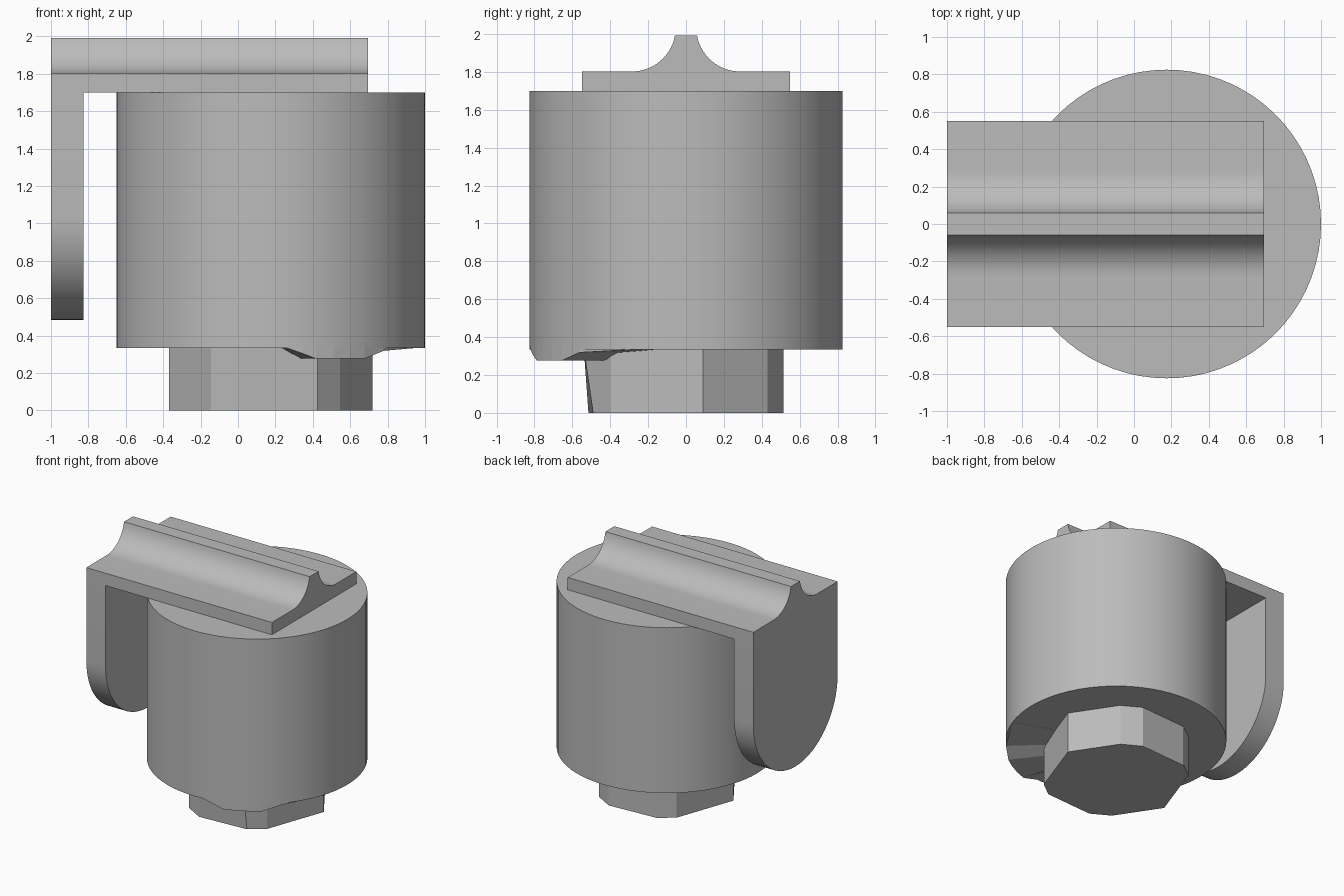
import bpy, bmesh
from math import sin, cos, pi, radians
from mathutils import Vector

if "Cube" in bpy.data.objects:
    bpy.data.objects.remove(bpy.data.objects["Cube"], do_unlink=True)

GREY = (0.5, 0.5, 0.5, 1)
mat = bpy.data.materials.new("plain_grey")
mat.use_nodes = True
mat.diffuse_color = GREY
mat.node_tree.nodes["Principled BSDF"].inputs["Base Color"].default_value = GREY

AXIS_X, RADIUS = 0.175, 0.825
BODY_LOW, BODY_TOP = 0.335, 1.70


def loft(name, rings, smooth=True):
    """Join matching rings of points into a capped solid."""
    bm = bmesh.new()
    loops = [[bm.verts.new(p) for p in ring] for ring in rings]
    n = len(loops[0])
    for a, b in zip(loops, loops[1:]):
        for i in range(n):
            j = (i + 1) % n
            bm.faces.new((a[i], a[j], b[j], b[i]))
    bm.faces.new(loops[0])
    bm.faces.new(loops[-1])
    bmesh.ops.recalc_face_normals(bm, faces=bm.faces)
    mesh = bpy.data.meshes.new(name)
    bm.to_mesh(mesh)
    bm.free()
    mesh.materials.append(mat)
    obj = bpy.data.objects.new(name, mesh)
    bpy.context.collection.objects.link(obj)
    if smooth:
        bpy.ops.object.select_all(action='DESELECT')
        obj.select_set(True)
        bpy.context.view_layer.objects.active = obj
        bpy.ops.object.shade_smooth_by_angle(angle=radians(30))
    return obj


def extrude_x(name, profile, x0, x1):
    return loft(name, [[(x, y, z) for y, z in profile] for x in (x0, x1)])


def polar(angle, r, z):
    return Vector((AXIS_X + r * cos(angle), r * sin(angle), z))


# Round body
steps = [2 * pi * i / 72 for i in range(72)]
loft("body", [[polar(a, RADIUS, z) for a in steps] for z in (BODY_LOW, BODY_TOP)])

# Faceted stem below the body, half the outline repeated by a half turn
half = [(0.545, 0.09), (0.32, 0.43), (0.17, 0.515), (-0.25, 0.49), (-0.37, 0.40)]
outline = half + [(-x, -y) for x, y in half]
foot = [(AXIS_X + x, y, 0) for x, y in outline]
# The front corner leans outward towards the body
collar = [(AXIS_X + x, y - (0.05 if y < -0.45 and x > 0 else 0), BODY_LOW + 0.01)
          for x, y in outline]
loft("stem", [foot, collar], smooth=False)

# Shallow ramped lug under the front of the rim
sections = []
for degrees, drop in ((-84, 0), (-78, 0.03), (-73, 0.057), (-66, 0.057), (-59, 0.057),
                      (-52.5, 0.057), (-43, 0.015), (-20, 0)):
    a = radians(degrees)
    low, high = BODY_LOW - drop - 0.001, BODY_LOW + 0.02
    sections.append([polar(a, 0.48, low), polar(a, RADIUS, low),
                     polar(a, RADIUS, high), polar(a, 0.48, high)])
loft("rim_lug", sections, smooth=False)

# Top bar with a central ridge and concave flanks
flank = [(0.285 - 0.23 * sin(t), 2.032 - 0.23 * cos(t))
         for t in [radians(80) * i / 14 for i in range(15)]]
right_side = [(0.55, BODY_TOP), (0.55, 1.802)] + flank
profile = right_side + [(-y, z) for y, z in reversed(right_side)]
extrude_x("top_bar", profile, -1.0, 0.695)

# Hanging flap with a round lower end
arc = [(0.55 * cos(t), 1.035 + 0.55 * sin(t))
       for t in [-pi * i / 32 for i in range(33)]]
extrude_x("side_flap", [(0.55, 1.80)] + arc + [(-0.55, 1.80)], -1.0, -0.825)
